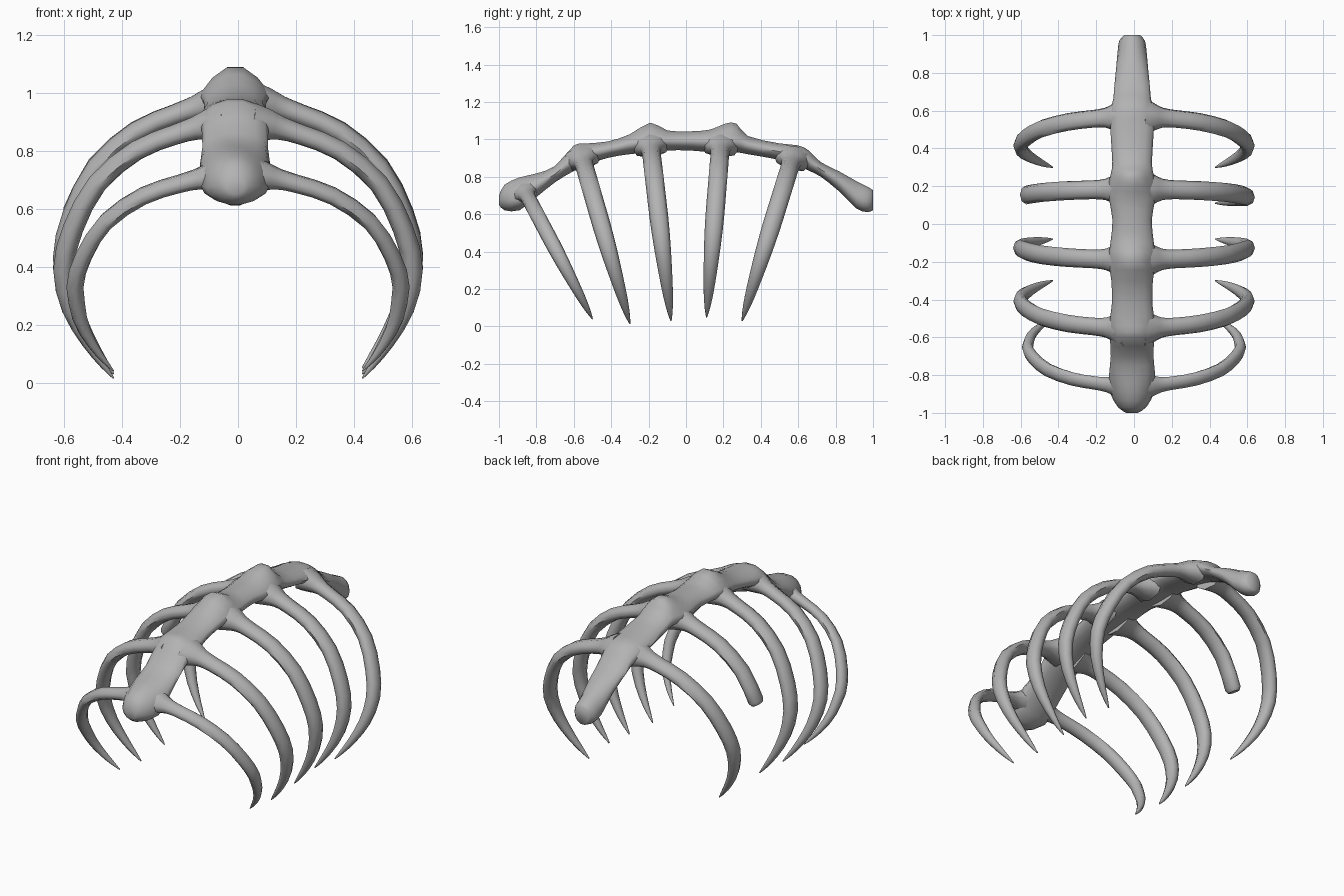
import bpy, bmesh, math
from mathutils import Vector

cube = bpy.data.objects.get("Cube")
if cube:
    bpy.data.objects.remove(cube, do_unlink=True)

bone = bpy.data.materials.new("bone grey")
bone.use_nodes = True
colour = (0.45, 0.45, 0.45, 1)
bone.diffuse_color = colour
bone.node_tree.nodes["Principled BSDF"].inputs["Base Color"].default_value = colour


def loft(name, rings):
    """Skin a list of closed rings and cap both ends."""
    bm = bmesh.new()
    loops = [[bm.verts.new(p) for p in ring] for ring in rings]
    count = len(loops[0])
    for a, b in zip(loops, loops[1:]):
        for i in range(count):
            j = (i + 1) % count
            bm.faces.new((a[i], a[j], b[j], b[i]))
    bm.faces.new(loops[0])
    bm.faces.new(loops[-1])
    bmesh.ops.recalc_face_normals(bm, faces=bm.faces)
    mesh = bpy.data.meshes.new(name)
    bm.to_mesh(mesh)
    bm.free()
    mesh.materials.append(bone)
    obj = bpy.data.objects.new(name, mesh)
    bpy.context.collection.objects.link(obj)
    bpy.ops.object.select_all(action="DESELECT")
    obj.select_set(True)
    bpy.context.view_layer.objects.active = obj
    bpy.ops.object.shade_smooth_by_angle(angle=math.radians(60))


def ring(centre, u, v, sides):
    angles = [math.tau * i / sides for i in range(sides)]
    return [centre + u * math.cos(a) + v * math.sin(a) for a in angles]


def refine(rows):
    """Add a smooth in-between row halfway along every step."""
    result = []
    for i in range(len(rows) - 1):
        before, after = rows[max(i - 1, 0)], rows[min(i + 2, len(rows) - 1)]
        result.append(rows[i])
        result.append([(9 * (b + c) - a - d) / 16
                       for a, b, c, d in zip(before, rows[i], rows[i + 1], after)])
    return result + [rows[-1]]


# Spine sections: y, bottom, top, half width, ridge sharpness
SPINE = [
    (-1, .65, .7, .03, 1), (-.97, .62, .76, .075, 1), (-.89, .62, .8, .118, 1),
    (-.8, .69, .82, .122, 1), (-.7, .77, .86, .113, 1), (-.6, .83, .97, .118, 1.2),
    (-.54, .86, .98, .122, 1.2), (-.42, .9, .99, .107, 1), (-.3, .92, 1.03, .11, 1.4),
    (-.19, .93, 1.095, .125, 2), (-.1, .94, 1.05, .115, 1.5), (.02, .94, 1.045, .104, 1.2),
    (.13, .93, 1.055, .122, 1.4), (.21, .93, 1.09, .125, 2), (.27, .93, 1.09, .112, 2),
    (.33, .92, 1.02, .105, 1.2), (.5, .89, .98, .115, 1), (.6, .86, .97, .115, 1.2),
    (.66, .83, .94, .1, 1.2), (.72, .8, .88, .095, 1), (.82, .72, .83, .085, 1),
    (.91, .63, .78, .077, 1), (.97, .61, .75, .068, 1), (1, .62, .73, .042, 1),
]
SPINE_X = -.01


def spine_ring(y, low, high, half, ridge):
    waist = low + min(high - low, .12) * .5
    points = []
    for p in ring(Vector(), Vector((1, 0, 0)), Vector((0, 0, 1)), 14):
        rise = (high - waist) * p.z ** ridge if p.z > 0 else (waist - low) * p.z
        points.append((SPINE_X + p.x * half, y, waist + rise))
    return points


loft("spine", [spine_ring(*row) for row in refine(SPINE)])

# Rib outline: x, height fraction, radius along the spine, radius in the curve
RIB = [
    (.05, 1, .11, .07), (.1, .99, .082, .058), (.15, .975, .057, .043),
    (.22, .95, .05, .037), (.35, .89, .05, .036), (.487, .76, .05, .036),
    (.57, .585, .05, .037), (.603, .425, .045, .037), (.578, .27, .036, .032),
    (.52, .14, .026, .022), (.465, .05, .014, .012), (.43, 0, .003, .003),
]


def rib(name, side, base, tip, spread, thick, broken):
    rows = refine(RIB[:7] if broken else RIB)
    slope = Vector((0, base[0] - tip[0], base[1] - tip[1]))
    normal = slope.cross(Vector((1, 0, 0))).normalized()
    start = Vector((0, *tip))
    path = []
    for x, h, _, _ in rows:
        # Narrower ribs still share the same tip spacing
        width = x * (1 + (spread - 1) * min(1, h * 3))
        path.append(start + slope * h + Vector((side * width, 0, 0)))
    rings = []
    for i, (_, _, along, depth) in enumerate(rows):
        tangent = path[min(i + 1, len(path) - 1)] - path[max(i - 1, 0)]
        across = tangent.cross(normal).normalized()
        rings.append(ring(path[i], normal * along * thick, across * depth * thick, 8))
    if broken:
        # Blunt stump
        end = path[-1] + (path[-1] - path[-2]).normalized() * .02
        rings.append([end + (p - path[-1]) * .75 for p in rings[-1]])
    loft(name, rings)


# Ribs from front to back: base (y, z), tip (y, z), spread, thickness
RIBS = [
    ((-.86, .72), (-.5, .04), .935, .8),
    ((-.555, .9), (-.3, .015), 1, .97),
    ((-.19, .97), (-.08, .03), 1, 1),
    ((.185, .97), (.11, .05), 1, 1),
    ((.57, .9), (.3, .03), 1, .98),
]
for number, (base, tip, spread, thick) in enumerate(RIBS, 1):
    for label, side in (("left", 1), ("right", -1)):
        broken = number == 4 and side < 0
        rib(f"rib_{number}_{label}", side, base, tip, spread, thick, broken)
